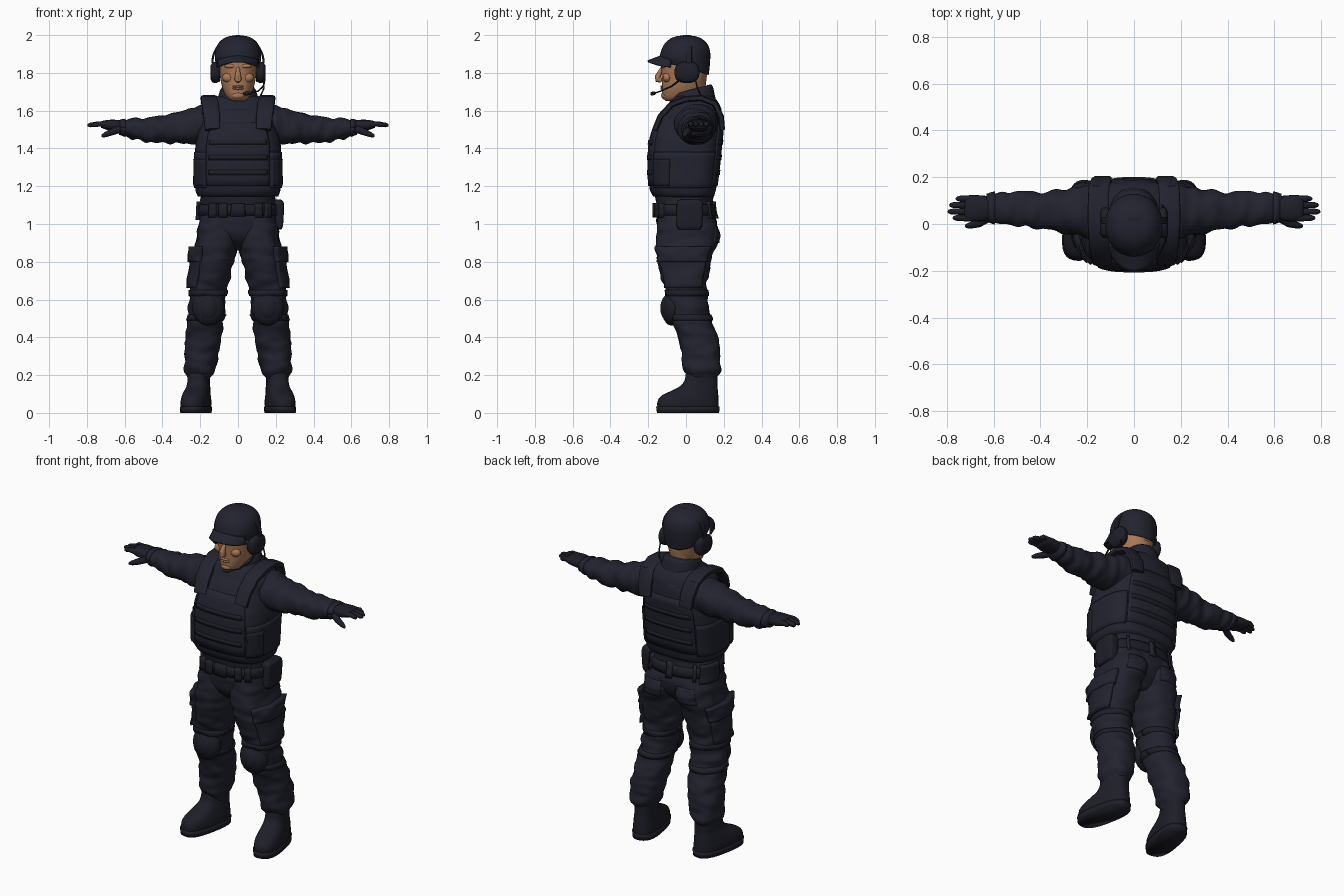
import bpy, bmesh, math
from mathutils import Vector, noise, Matrix

def material(name, col):
    m = bpy.data.materials.new(name)
    m.diffuse_color = (*col, 1)
    return m

NAVY = material("dark navy cloth", (0.0155, 0.0165, 0.028))
BLACK = material("near black gear", (0.0125, 0.013, 0.021))
SKIN = material("skin", (0.40, 0.19, 0.095))

def finish(name, bm, mat, mirror=False, angle=40):
    for f in bm.faces:
        f.smooth = True
    for e in bm.edges:
        e.smooth = e.calc_face_angle(0) < math.radians(angle)
    me = bpy.data.meshes.new(name)
    bm.to_mesh(me)
    bm.free()
    me.materials.append(mat)
    ob = bpy.data.objects.new(name, me)
    bpy.context.collection.objects.link(ob)
    if mirror:
        ob.modifiers.new("mirror", 'MIRROR').use_mirror_merge = False
    return ob

def ev(P, t):
    """Smooth interpolation of profile rows (t, lo1, hi1, lo2, hi2)."""
    t = min(max(t, P[0][0]), P[-1][0])
    i = next(k for k in range(len(P) - 1) if t <= P[k + 1][0])
    slope = lambda k, j: ((P[min(k + 1, len(P) - 1)][j] - P[max(k - 1, 0)][j]) /
                          (P[min(k + 1, len(P) - 1)][0] - P[max(k - 1, 0)][0]))
    h = P[i + 1][0] - P[i][0]
    s = (t - P[i][0]) / h
    return [(2*s**3 - 3*s*s + 1) * P[i][j] + (s**3 - 2*s*s + s) * h * slope(i, j) +
            (3*s*s - 2*s**3) * P[i + 1][j] + (s**3 - s*s) * h * slope(i + 1, j) for j in range(1, 5)]

def spow(v, e):
    return math.copysign(abs(v) ** e, v)

def surf(P, a, t, n, ax, off=0, w=0):
    lo1, hi1, lo2, hi2 = ev(P, t)
    c, s = spow(math.cos(a), 2 / n), spow(math.sin(a), 2 / n)
    place = lambda u, v: Vector((u, v, t)) if ax == 'Z' else Vector((t, u, v))
    p = place((lo1 + hi1) / 2 + (hi1 - lo1) / 2 * c, (lo2 + hi2) / 2 + (hi2 - lo2) / 2 * s)
    q = Vector((p.x * 11, p.y * 11, p.z * 24)) if ax == 'Z' else Vector((p.x * 24, p.y * 11, p.z * 11))
    off += w * noise.noise(q)
    d = place(off * c, off * s)
    d[2 if ax == 'Z' else 0] = 0
    return p + d

def grid(bm, rows, closed):
    V = [[bm.verts.new(p) for p in r] for r in rows]
    n = len(V[0])
    for A, B in zip(V, V[1:]):
        for i in range(n if closed else n - 1):
            j = (i + 1) % n
            bm.faces.new((A[i], A[j], B[j], B[i]))
    if closed:
        bm.faces.new(V[0][::-1])
        bm.faces.new(V[-1])

def loft(name, P, mat=NAVY, n=2.4, ax='Z', seg=32, rings=24, w=0, mirror=False, fn=None):
    bm = bmesh.new()
    t0, t1 = P[0][0], P[-1][0]
    grid(bm, [[surf(P, 2 * math.pi * i / seg, t0 + (t1 - t0) * k / rings, n, ax, 0, w)
               for i in range(seg)] for k in range(rings + 1)], True)
    if fn:
        for v in bm.verts:
            v.co = fn(v.co.copy())
    return finish(name, bm, mat, mirror)

def patch(name, P, a0, a1, t0, t1, off, mat=NAVY, n=2.4, ax='Z', w=0, mirror=False, na=16, nt=8):
    """Raised panel following a loft's surface, its rim sunk into that surface."""
    bm, rows = bmesh.new(), []
    for k in range(-1, nt + 2):
        row = []
        for i in range(-1, na + 2):
            rim = k in (-1, nt + 1) or i in (-1, na + 1)
            u, v = min(max(i, 0), na) / na, min(max(k, 0), nt) / nt
            row.append(surf(P, math.radians(a0 + (a1 - a0) * u), t0 + (t1 - t0) * v, n, ax,
                            -0.006 if rim else off, w))
        rows.append(row)
    grid(bm, rows, False)
    return finish(name, bm, mat, mirror)

def tube(name, pts, radii, mat=NAVY, ref=(0, 0, 1), flat=1, n=2, seg=12, mirror=False):
    """Tube or ribbon: radii run along ref, flat scales the other direction."""
    bm, rows, pts = bmesh.new(), [], [Vector(p) for p in pts]
    for i, p in enumerate(pts):
        d = (pts[min(i + 1, len(pts) - 1)] - pts[max(i - 1, 0)]).normalized()
        s = (Vector(ref) - d * d.dot(Vector(ref))).normalized()
        t = d.cross(s)
        rows.append([p + radii[i] * (s * spow(math.cos(a), 2 / n) + t * flat * spow(math.sin(a), 2 / n))
                     for a in (2 * math.pi * k / seg for k in range(seg))])
    grid(bm, rows, True)
    bmesh.ops.recalc_face_normals(bm, faces=bm.faces)
    return finish(name, bm, mat, mirror)

def ball(name, c, r, mat=NAVY, mirror=False, rot=0):
    bm = bmesh.new()
    bmesh.ops.create_uvsphere(bm, u_segments=20, v_segments=12, radius=1,
        matrix=Matrix.Translation(c) @ Matrix.Rotation(rot, 4, 'X') @ Matrix.Diagonal((*r, 1)))
    return finish(name, bm, mat, mirror)

# Trousers
LEG = [(.16, .15, .25, .03, .155), (.19, .14, .262, .01, .165), (.225, .12, .285, -.015, .18),
       (.3, .105, .282, -.02, .182), (.4, .085, .278, -.045, .17), (.47, .078, .265, -.07, .145),
       (.56, .068, .262, -.1, .115), (.65, .055, .258, -.11, .11), (.75, .035, .245, -.135, .125),
       (.85, .01, .235, -.155, .15), (.93, 0, .22, -.16, .172), (1.0, 0, .207, -.155, .165),
       (1.06, 0, .2, -.15, .14)]
PELVIS = [(.86, -.08, .08, -.06, .08), (.92, -.17, .17, -.13, .14), (1.0, -.203, .203, -.156, .165),
          (1.06, -.2, .2, -.155, .148), (1.14, -.198, .198, -.155, .14)]
leg = dict(n=2.3, w=.014, mirror=True)
loft("trouser_leg", LEG, rings=64, **leg)
loft("trouser_hips", PELVIS, w=.006)
patch("cargo_pocket", LEG, -55, 40, .66, .87, .02, **leg)
patch("cargo_pocket_flap", LEG, -58, 43, .8, .88, .028, **leg)
patch("hip_pocket_back", LEG, 60, 115, .9, .99, .006, **leg)
for z in (.49, .62):
    patch("knee_strap", LEG, -180, 180, z, z + .03, .006, BLACK, na=32, nt=2, **leg)
ball("knee_pad", (.157, -.07, .56), (.086, .058, .098), BLACK, True, -.1)
ball("knee_pad_cap", (.157, -.09, .56), (.06, .046, .072), BLACK, True, -.1)

# Boots, turned outward
turn = Matrix.Rotation(math.radians(11), 4, 'Z')
def boot_turn(p):
    return Vector((.2, .1, 0)) + turn @ (p - Vector((.2, .1, 0)))
loft("boot", [(.02, .135, .275, -.155, .172), (.06, .133, .277, -.155, .172), (.09, .137, .273, -.135, .17),
              (.115, .142, .268, -.085, .168), (.14, .145, .262, -.035, .165), (.17, .147, .26, -.01, .165),
              (.22, .147, .26, 0, .165)], BLACK, n=2.6, mirror=True, fn=boot_turn)
loft("boot_sole", [(0, .132, .278, -.158, .174), (.035, .13, .28, -.162, .177)], BLACK, n=2.7,
     rings=1, mirror=True, fn=boot_turn)

# Belt and hip gear
patch("belt", PELVIS, -180, 180, 1.045, 1.103, .01, BLACK, na=40, nt=2)
patch("belt_buckle", PELVIS, -97, -83, 1.04, 1.108, .022, BLACK, na=4, nt=2)
for a in (-125, -108, -64, -47):
    patch("belt_pouch", PELVIS, a - 5, a + 6, 1.035, 1.11, .025, BLACK, na=4, nt=3)
for a in (50, 90, 130):
    patch("belt_loop", PELVIS, a - 3, a + 3, 1.03, 1.12, .016, NAVY, na=2, nt=3)
patch("left_side_pouch", PELVIS, 140, 180, 1.02, 1.12, .022, BLACK)
loft("holster", [(.97, .18, .23, -.04, .075), (.99, .18, .238, -.05, .085), (1.08, .18, .243, -.05, .09),
                 (1.12, .18, .24, -.045, .085), (1.13, .19, .225, -.03, .07)], BLACK, n=5)

# Shirt and sleeves
loft("shirt", [(1.08, -.19, .19, -.15, .135), (1.2, -.2, .2, -.17, .15), (1.4, -.2, .2, -.17, .17),
               (1.5, -.2, .2, -.155, .185), (1.6, -.2, .2, -.115, .187), (1.645, -.165, .165, -.085, .172),
               (1.67, -.12, .12, -.065, .15), (1.69, -.08, .08, -.04, .12)], n=2.5, rings=30, w=.006)
ARM = [(.1, -.05, .16, 1.45, 1.635), (.2, -.06, .165, 1.43, 1.625), (.28, -.045, .155, 1.425, 1.602),
       (.38, -.02, .142, 1.43, 1.58), (.46, -.015, .138, 1.432, 1.565), (.54, -.01, .14, 1.447, 1.557),
       (.6, .002, .135, 1.465, 1.553), (.63, .015, .125, 1.478, 1.548)]
loft("sleeve", ARM, n=2.2, ax='X', rings=48, w=.014, mirror=True)
patch("sleeve_cuff", ARM, -180, 180, .595, .625, .004, n=2.2, ax='X', mirror=True, na=28, nt=2)
loft("collar", [(1.58, -.14, .14, -.11, .17), (1.64, -.115, .115, -.095, .155), (1.70, -.098, .098, -.078, .142),
                (1.715, -.09, .09, -.07, .132)], n=2.2, rings=10,
     fn=lambda p: Vector((p.x, p.y, p.z + .27 * (p.y - .04))))

# Gloved hands
loft("glove_palm", [(.59, .025, .115, 1.485, 1.545), (.65, .012, .122, 1.49, 1.552),
                    (.7, .012, .124, 1.5, 1.55), (.725, .02, .118, 1.51, 1.543)], BLACK, n=2.6, ax='X',
     seg=20, rings=8, mirror=True)
for y, tip in ((.026, .775), (.053, .797), (.081, .79), (.108, .762)):
    tube("glove_finger", [(.69, y, 1.527), (.74, y, 1.53), (tip - .015, y, 1.524), (tip - .004, y, 1.522), (tip, y, 1.521)],
         [.015, .014, .012, .008, .003], BLACK, mirror=True)
tube("glove_thumb", [(.62, .03, 1.505), (.665, .003, 1.488), (.7, -.006, 1.474), (.717, -.009, 1.466), (.722, -.01, 1.463)],
     [.02, .018, .014, .009, .003], BLACK, mirror=True)

# Armoured vest with panels, webbing and shoulder straps
VEST = [(1.145, -.212, .212, -.172, .148), (1.18, -.226, .226, -.192, .158), (1.3, -.227, .227, -.197, .174),
        (1.42, -.226, .226, -.194, .186), (1.5, -.205, .205, -.174, .194), (1.56, -.175, .175, -.148, .194),
        (1.61, -.14, .14, -.11, .185)]
loft("vest", VEST, n=3, rings=30, w=.003)
patch("vest_front_panel", VEST, -128, -52, 1.2, 1.54, .006, n=3)
patch("vest_back_panel", VEST, 52, 128, 1.2, 1.53, .006, n=3)
patch("vest_waist_band", VEST, -50, 50, 1.19, 1.38, .006, n=3, mirror=True)
patch("vest_side_pouch", VEST, -48, -14, 1.2, 1.345, .014, BLACK, n=3, mirror=True)
for z in (1.26, 1.34, 1.42):
    patch("front_webbing", VEST, -122, -58, z, z + .025, .0095, BLACK, n=3, nt=1)
    patch("back_webbing", VEST, 58, 122, z, z + .025, .0095, BLACK, n=3, nt=1)
tube("shoulder_strap", [(.135, -.165, 1.5), (.14, -.135, 1.57), (.148, -.075, 1.635), (.153, 0, 1.662),
                        (.153, .08, 1.667), (.15, .15, 1.64), (.14, .185, 1.57), (.135, .192, 1.5)],
     [.04, .044, .045, .045, .045, .045, .044, .04], NAVY, (1, 0, 0), .36, 4, 16, True)

# Head and face
loft("neck", [(1.58, -.07, .07, -.04, .11), (1.68, -.068, .068, -.045, .1), (1.78, -.075, .075, -.05, .11)], SKIN, n=2)
HEAD = [(1.65, -.035, .035, -.105, .02), (1.665, -.055, .055, -.122, .05), (1.70, -.075, .075, -.128, .085),
        (1.74, -.088, .088, -.128, .1), (1.80, -.097, .097, -.13, .112), (1.86, -.1, .1, -.132, .115),
        (1.92, -.09, .09, -.11, .1)]
loft("head", HEAD, SKIN, n=2.2)
tube("nose", [(0, -.124, 1.83), (0, -.138, 1.805), (0, -.15, 1.78), (0, -.148, 1.765), (0, -.13, 1.758)],
     [.009, .012, .017, .018, .012], SKIN, (1, 0, 0), .95)
ball("brow", (.036, -.118, 1.836), (.036, .016, .012), SKIN, True)
ball("cheek", (.05, -.1, 1.775), (.034, .023, .026), SKIN, True)
for z in (1.717, 1.728):
    ball("lip", (0, -.126, z), (.03, .01, .0065), SKIN)
ball("chin", (0, -.112, 1.68), (.034, .02, .02), SKIN)

# Cap with curved brim
CAP = [(1.83, -.112, .112, -.12, .12), (1.87, -.122, .122, -.138, .127), (1.91, -.121, .121, -.134, .128),
       (1.95, -.108, .108, -.116, .115), (1.98, -.08, .08, -.085, .085), (1.994, -.047, .047, -.05, .05),
       (2.0, -.008, .008, -.01, .01)]
loft("cap", CAP, n=2.1, rings=30,
     fn=lambda p: p - Vector((0, 0, max(0, (1.9 - p.z) / .07) * .35 * max(0, p.y) - max(0, (1.9 - p.z) / .07) * .2 * max(0, -p.y))))
bm = bmesh.new()
top = []
for k in range(7):
    f = k / 6
    top.append([Vector((.108 * u, -.02 - .095 * math.sqrt(max(0, 1 - .6 * u * u)) - .088 * f * math.sqrt(max(0, 1 - u * u)),
                        1.895 - .034 * f - .032 * u * u)) for u in (i / 8 - 1 for i in range(17))])
grid(bm, top, False)
brim = finish("cap_brim", bm, NAVY)
sol = brim.modifiers.new("thickness", 'SOLIDIFY')
sol.thickness, sol.offset = .01, 0

# Headset: ear cups, band and microphone
loft("ear_cup", [(.095, -.05, .06, 1.755, 1.85), (.115, -.06, .07, 1.747, 1.858), (.135, -.058, .068, 1.75, 1.855),
                 (.146, -.04, .05, 1.768, 1.838)], BLACK, n=2.6, ax='X', rings=8, mirror=True)
band = [(.136 * math.cos(a), .015, 1.852 + .142 * math.sin(a)) for a in (math.pi * i / 24 for i in range(25))]
tube("headset_band", band, [.016] * 25, BLACK, (0, 1, 0), .35, 4)
tube("microphone_boom", [(.14, -.03, 1.765), (.135, -.075, 1.73), (.105, -.135, 1.703), (.06, -.17, 1.692)],
     [.006, .005, .004, .004], BLACK, seg=8)
tube("microphone", [(.07, -.163, 1.693), (.06, -.17, 1.692), (.035, -.18, 1.69), (.027, -.182, 1.69)],
     [.005, .01, .01, .005], BLACK, seg=10)
tube("headset_cable", [(.135, .05, 1.765), (.138, .06, 1.72), (.12, .08, 1.68), (.11, .1, 1.655)], [.004] * 4, BLACK, seg=8)
